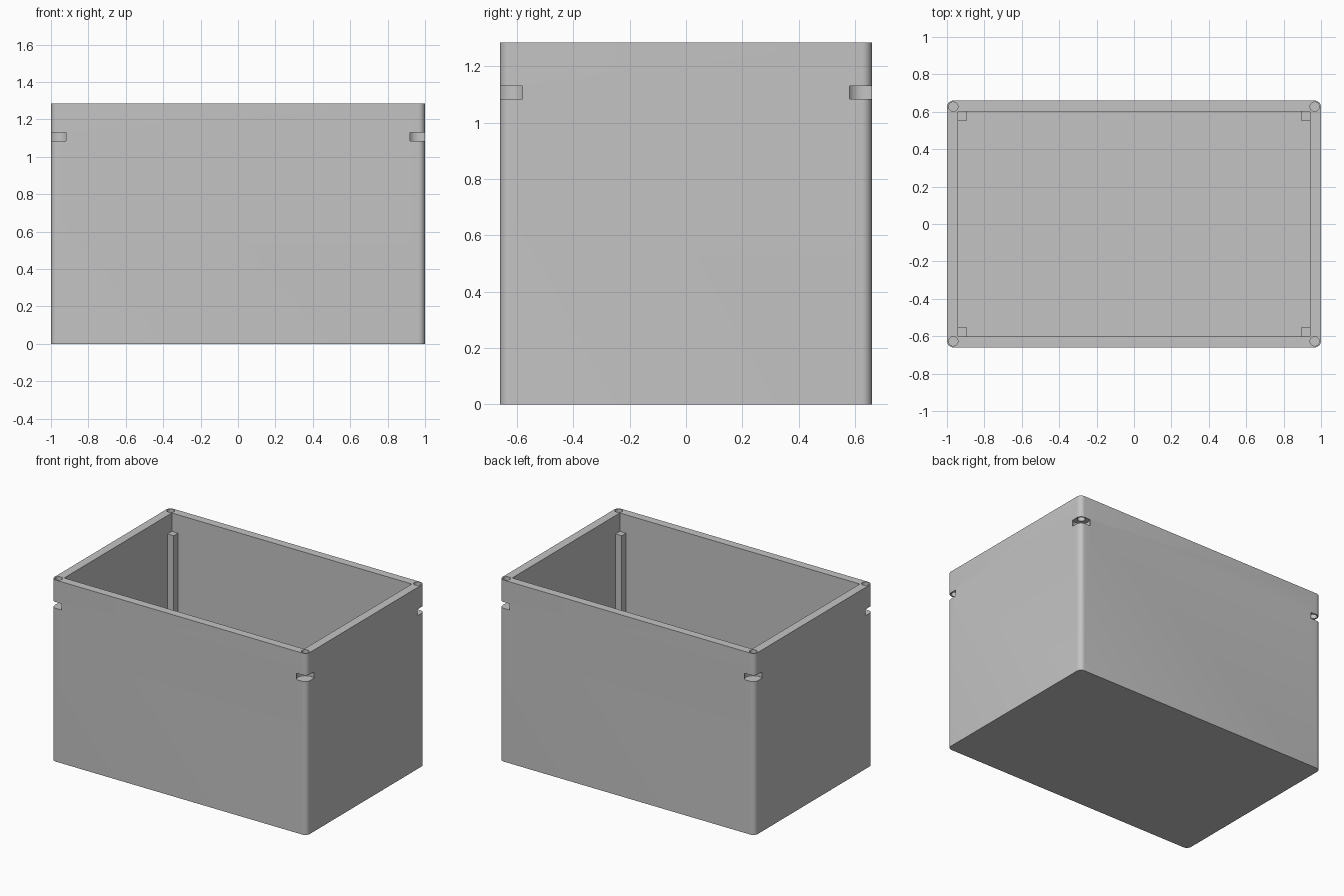
import bpy, bmesh
from math import cos, sin, pi

cube = bpy.data.objects.get("Cube")
if cube:
    bpy.data.objects.remove(cube, do_unlink=True)

HX, HY, H = 1.0, 0.66, 1.285      # outer half sizes and height
IX, IY, FLOOR = 0.94, 0.602, 0.06  # inner half sizes and floor thickness
RADIUS = 0.035
SCREW_X, SCREW_Y = 0.966, 0.627

grey = bpy.data.materials.new("light grey plastic")
grey.use_nodes = True
grey.diffuse_color = (0.55, 0.55, 0.55, 1)
grey.node_tree.nodes["Principled BSDF"].inputs["Base Color"].default_value = (0.55, 0.55, 0.55, 1)


def prism(name, outline, z0, z1):
    """Closed solid made by extruding a counter-clockwise outline."""
    bm = bmesh.new()
    base = bm.faces.new([bm.verts.new((x, y, z0)) for x, y in outline])
    out = bmesh.ops.extrude_face_region(bm, geom=[base])
    top = [g for g in out["geom"] if isinstance(g, bmesh.types.BMVert)]
    bmesh.ops.translate(bm, verts=top, vec=(0, 0, z1 - z0))
    bmesh.ops.recalc_face_normals(bm, faces=bm.faces)
    mesh = bpy.data.meshes.new(name)
    bm.to_mesh(mesh)
    bm.free()
    mesh.materials.append(grey)
    ob = bpy.data.objects.new(name, mesh)
    bpy.context.collection.objects.link(ob)
    return ob


def rectangle(x0, x1, y0, y1):
    return [(x0, y0), (x1, y0), (x1, y1), (x0, y1)]


def circle(cx, cy, r, n=32):
    return [(cx + r * cos(2 * pi * i / n), cy + r * sin(2 * pi * i / n)) for i in range(n)]


def rounded(hx, hy, r, n=8):
    pts = []
    for q, (sx, sy) in enumerate([(1, 1), (-1, 1), (-1, -1), (1, -1)]):
        for i in range(n + 1):
            a = (q + i / n) * pi / 2
            pts.append((sx * (hx - r) + r * cos(a), sy * (hy - r) + r * sin(a)))
    return pts


def combine(target, tool, operation):
    bpy.context.view_layer.objects.active = target
    mod = target.modifiers.new("cut", 'BOOLEAN')
    mod.object, mod.operation, mod.solver = tool, operation, 'EXACT'
    bpy.ops.object.modifier_apply(modifier=mod.name)
    bpy.data.objects.remove(tool, do_unlink=True)


# Open box with rounded upright edges
box = prism("box", rounded(HX, HY, RADIUS), 0, H)
combine(box, prism("cavity", rectangle(-IX, IX, -IY, IY), FLOOR, H + 0.1), 'DIFFERENCE')

for sx in (-1, 1):
    for sy in (-1, 1):
        # Square post inside each corner
        xs = sorted((sx * (IX - 0.048), sx * (IX + 0.012)))
        ys = sorted((sy * (IY - 0.048), sy * (IY + 0.012)))
        combine(box, prism("post", rectangle(*xs, *ys), FLOOR / 2, 1.155), 'UNION')
        # Round nut slot through the corner
        combine(box, prism("slot", circle(sx * SCREW_X, sy * SCREW_Y, 0.058), 1.085, 1.13), 'DIFFERENCE')
        # Screw hole from the rim down to the slot
        combine(box, prism("hole", circle(sx * SCREW_X, sy * SCREW_Y, 0.025), 1.11, H + 0.1), 'DIFFERENCE')

bpy.ops.object.select_all(action='DESELECT')
box.select_set(True)
bpy.context.view_layer.objects.active = box
bpy.ops.object.shade_smooth_by_angle()
